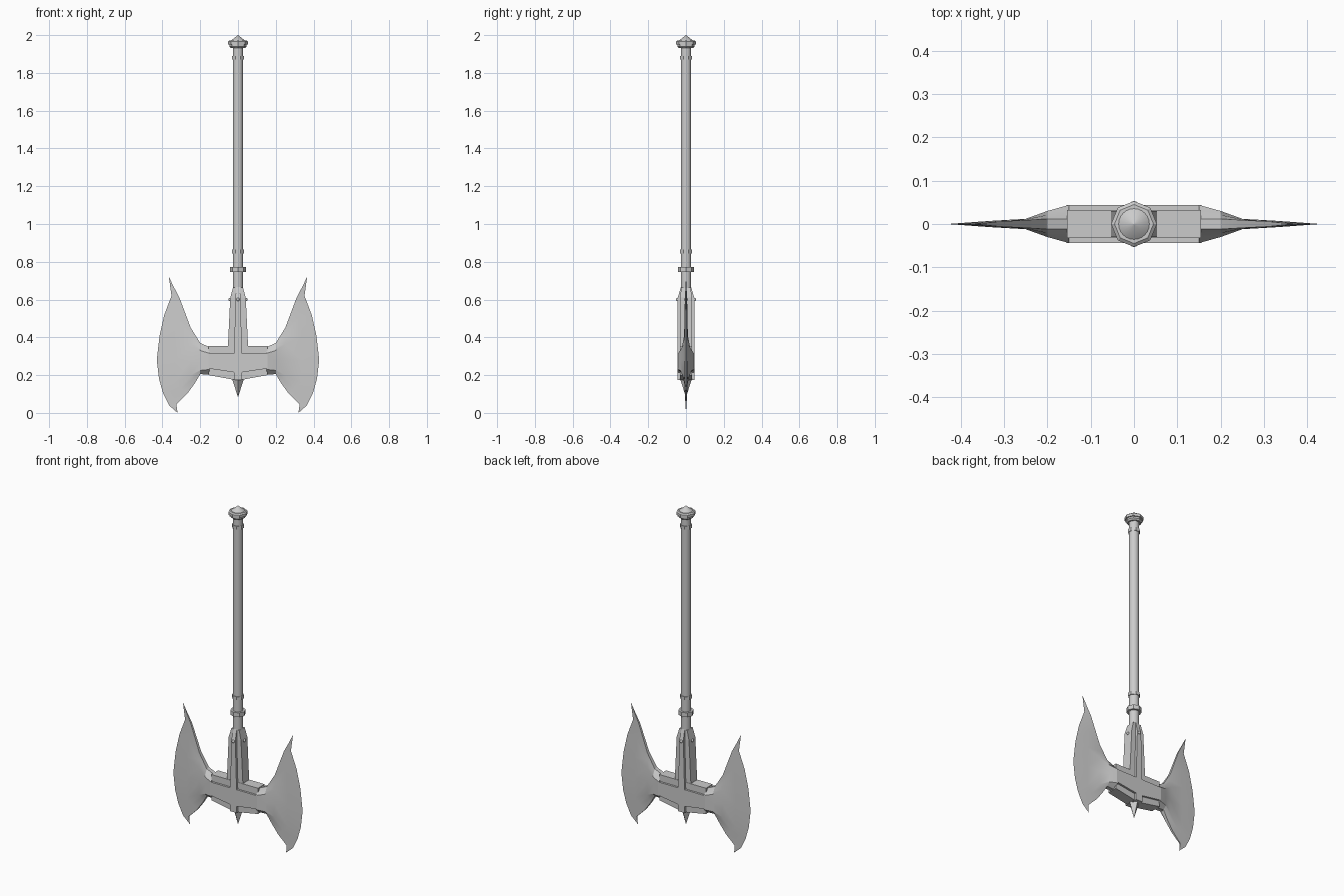
import bpy, bmesh, math

if "Cube" in bpy.data.objects:
    bpy.data.objects.remove(bpy.data.objects["Cube"])

steel = bpy.data.materials.new("plain_grey")
steel.diffuse_color = (0.6, 0.6, 0.6, 1)
steel.use_nodes = True
steel.node_tree.nodes["Principled BSDF"].inputs["Base Color"].default_value = steel.diffuse_color


def finish(name, bm, smooth=None):
    bmesh.ops.remove_doubles(bm, verts=bm.verts, dist=1e-5)
    bmesh.ops.recalc_face_normals(bm, faces=bm.faces)
    me = bpy.data.meshes.new(name)
    bm.to_mesh(me)
    bm.free()
    me.materials.append(steel)
    ob = bpy.data.objects.new(name, me)
    bpy.context.collection.objects.link(ob)
    if smooth:
        bpy.context.view_layer.objects.active = ob
        ob.select_set(True)
        bpy.ops.object.shade_smooth_by_angle(angle=math.radians(smooth))
        ob.select_set(False)
    return ob


def loft(name, rings, smooth=None):
    """Skin a stack of point rings and cap both ends."""
    bm = bmesh.new()
    vs = [[bm.verts.new(p) for p in r] for r in rings]
    n = len(vs[0])
    for a, b in zip(vs, vs[1:]):
        for i in range(n):
            j = (i + 1) % n
            bm.faces.new((a[i], a[j], b[j], b[i]))
    bm.faces.new(vs[0])
    bm.faces.new(vs[-1])
    return finish(name, bm, smooth)


def turned(name, profile, sides=8, turn=0.0, smooth=None):
    """Round part from (radius, z) pairs."""
    ang = [2 * math.pi * (i + turn) / sides for i in range(sides)]
    return loft(name, [[(r * math.cos(a), r * math.sin(a), z) for a in ang]
                       for r, z in profile], smooth)


def rects(name, sections):
    """Rectangular part from (half x, half y, z) sections."""
    return loft(name, [[(-x, -y, z), (x, -y, z), (x, y, z), (-x, y, z)]
                       for x, y, z in sections])


def slab(name, half, depth):
    """Symmetric outline (right half given) extruded along y."""
    outline = half + [(-x, z) for x, z in reversed(half)]
    return loft(name, [[(x, y, z) for x, z in outline] for y in (-depth, depth)])


# Shaft, bands and pommel
turned("shaft", [(0.029, 0.62), (0.029, 1.955)], turn=0.5, smooth=50)
for i, z in enumerate((0.855, 1.88)):
    turned(f"shaft_band_{i}", [(0.033, z - 0.01), (0.033, z + 0.01)], turn=0.5)
turned("collar", [(0.042, 0.747), (0.042, 0.773)])
turned("pommel_flange", [(0.038, 1.932), (0.046, 1.94), (0.046, 1.95),
                         (0.053, 1.95), (0.053, 1.966), (0.045, 1.972)])
turned("pommel_cone", [(0.038, 1.97), (0.0005, 2.0)], sides=24, smooth=40)

# Socket, head block and raised cross
rects("socket", [(0.054, 0.03, 0.34), (0.041, 0.03, 0.61), (0.026, 0.026, 0.665)])
slab("head_block", [(0.155, 0.355), (0.155, 0.2), (0.03, 0.177)], 0.032)
slab("raised_cross", [(0.013, 0.61), (0.021, 0.315), (0.156, 0.315), (0.156, 0.235),
                      (0.022, 0.215), (0.022, 0.175)], 0.044)
rects("cross_tip", [(0.013, 0.044, 0.609), (0.01, 0.026, 0.67)])
turned("bottom_spike", [(0.03, 0.195), (0.03, 0.175), (0.0005, 0.085)], sides=4)

# Rivets around the socket
for i, (x, y) in enumerate(((0.042, 0), (-0.042, 0), (0, 0.045), (0, -0.045))):
    bm = bmesh.new()
    bmesh.ops.create_uvsphere(bm, u_segments=8, v_segments=5, radius=0.009)
    bmesh.ops.translate(bm, verts=bm.verts, vec=(x, y, 0.6))
    finish(f"rivet_{i}", bm, 60)

# Blade stations: x top/mid/bottom, z top/high/low/bottom, half thickness mid/edge
stations = [
    (0.15, 0.15, 0.15, 0.348, 0.315, 0.23, 0.203, 0.0, 0.0),
    (0.15, 0.15, 0.15, 0.348, 0.315, 0.23, 0.203, 0.044, 0.012),
    (0.2, 0.2, 0.2, 0.37, 0.33, 0.225, 0.205, 0.03, 0.012),
    (0.25, 0.25, 0.23, 0.45, 0.365, 0.2, 0.155, 0.012, 0.009),
    (0.31, 0.335, 0.27, 0.61, 0.4, 0.16, 0.1, 0.007, 0.006),
]
cutting_edge = [(0.352, 0.62), (0.39, 0.52), (0.415, 0.41), (0.43, 0.28),
                (0.418, 0.18), (0.397, 0.105), (0.365, 0.04)]


def blade_rows():
    rows = []
    for xt, xm, xb, zt, zh, zl, zb, ym, ye in stations:
        core = [(xt, ye, zt), ((xt + xm) / 2, (ye + ym) / 2, (zt + zh) / 2), (xm, ym, zh),
                (xm, ym, (zh + zl) / 2), (xm, ym, zl),
                ((xb + xm) / 2, (ye + ym) / 2, (zb + zl) / 2), (xb, ye, zb)]
        rows.append([(xt, 0, zt)] + core + [(xb, 0, zb)])
    edge = [(x, 0, z) for x, z in cutting_edge]
    return rows, edge


for name, sx in (("right_blade", 1), ("left_blade", -1)):
    bm = bmesh.new()
    rows, edge = blade_rows()
    for sy in (1, -1):
        def face(*pts):
            pts = list(dict.fromkeys(pts))
            if len(pts) > 2:
                bm.faces.new([bm.verts.new((sx * x, sy * y, z)) for x, y, z in pts])
        # cheeks, flaring out to the blade
        for a, b in zip(rows[:-1], rows[1:]):
            for i in range(8):
                if a is rows[0] and i in (0, 7):
                    face(a[i], b[i], b[i + 1])
                else:
                    face(a[i], a[i + 1], b[i + 1], b[i])
        # bevel down to the cutting edge
        last = rows[-1]
        for i in range(6):
            face(last[i + 1], last[i + 2], edge[i + 1], edge[i])
        # hooked horns at both ends
        for d0, de, e, (ix, iz), tip in (
                (last[0], last[1], edge[0], (0.338, 0.663), (0.366, 0, 0.72)),
                (last[8], last[7], edge[6], (0.326, 0.045), (0.32, 0, 0.0))):
            i0, ie = (ix, 0, iz), (ix, 0.003, iz)
            face(d0, de, ie, i0)
            face(de, e, ie)
            face(ie, e, tip)
            face(i0, ie, tip)
    finish(name, bm, 20)
